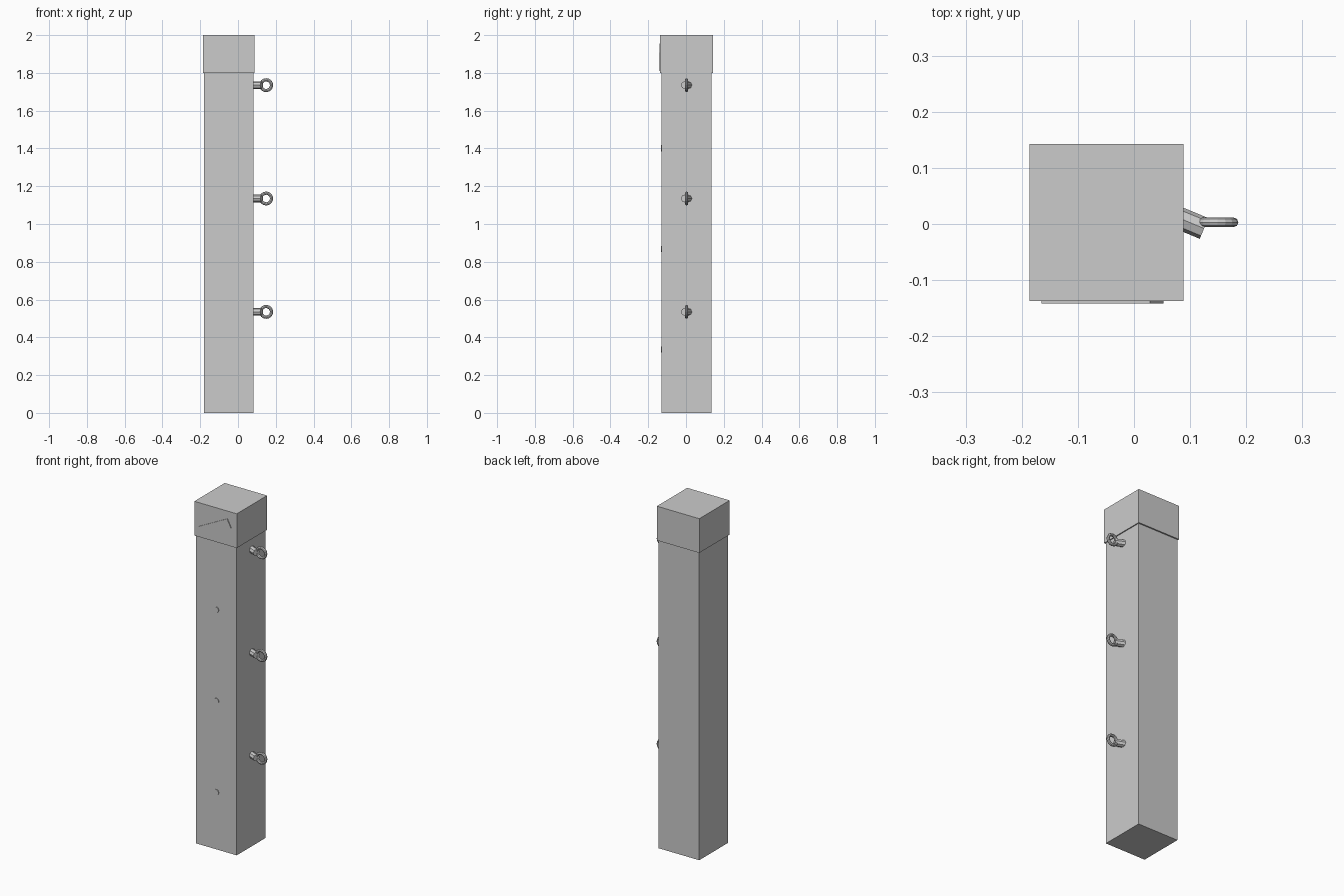
import bpy
from math import pi, radians

cube = bpy.data.objects.get("Cube")
if cube:
    bpy.data.objects.remove(cube, do_unlink=True)


def make_material(name, colour):
    mat = bpy.data.materials.new(name)
    mat.use_nodes = True
    mat.diffuse_color = colour
    mat.node_tree.nodes["Principled BSDF"].inputs["Base Color"].default_value = colour
    return mat


GREY = make_material("plain grey", (0.6, 0.6, 0.6, 1))
CX, CY = -0.049, 0.003      # axis of the post
FRONT = CY - 0.132          # front face of the post


def finish(name):
    obj = bpy.context.object
    obj.name = name
    obj.data.materials.append(GREY)
    return obj


def box(name, centre, size, tilt=0):
    bpy.ops.mesh.primitive_cube_add(size=1, location=centre, rotation=(0, tilt, 0))
    obj = finish(name)
    obj.scale = size
    return obj


def cylinder(name, centre, radius, depth, rotation, sides):
    bpy.ops.mesh.primitive_cylinder_add(vertices=sides, radius=radius, depth=depth,
                                        location=centre, rotation=rotation)
    return finish(name)


# Square post with a slightly wider cap
box("post", (CX, CY, 0.9), (0.262, 0.264, 1.8))
box("post_cap", (CX, CY, 1.9), (0.274, 0.28, 0.2))

# Thin tilted plate on the front of the cap
box("cap_plate", (-0.056, CY - 0.14, 1.883), (0.217, 0.009, 0.054), radians(-27))

# Small round studs down the front
for i in range(3):
    cylinder(f"front_stud_{i + 1}", (CX, FRONT, 0.335 + i * 0.533),
             0.016, 0.009, (pi / 2, 0, 0), 16)

# Eye bolts on the left side: a faceted shank with a ring at its end
for i in range(3):
    z = 0.535 + i * 0.6
    cylinder(f"bolt_shank_{i + 1}", (0.0985, CY, z), 0.02, 0.057,
             (pi / 8, pi / 2, 0), 8)
    bpy.ops.mesh.primitive_torus_add(major_segments=16, minor_segments=8,
                                     major_radius=0.0285, minor_radius=0.0085,
                                     location=(0.149, CY, z), rotation=(pi / 2, 0, 0))
    finish(f"bolt_ring_{i + 1}")
